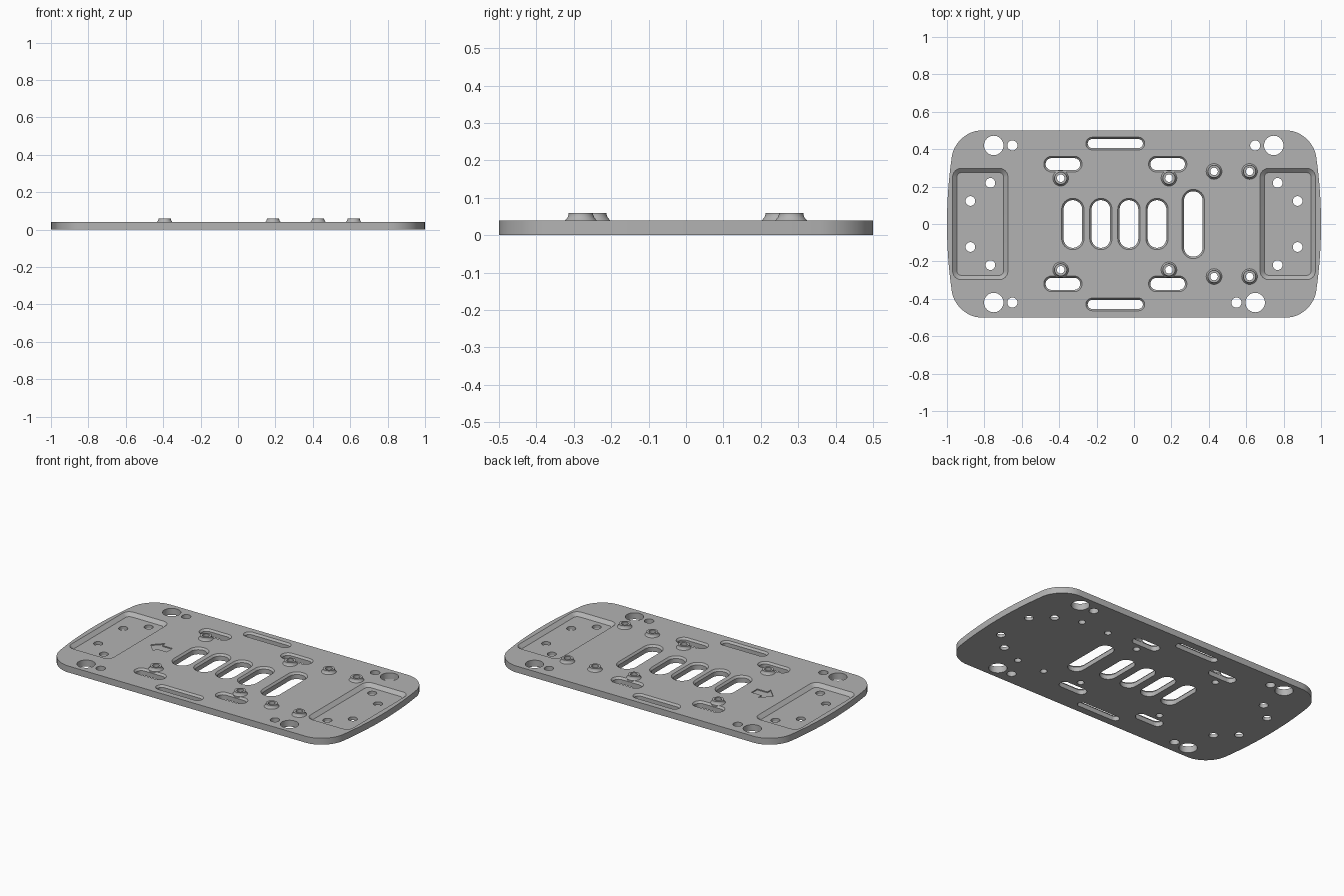
import bpy
import bmesh
import math

if "Cube" in bpy.data.objects:
    bpy.data.objects.remove(bpy.data.objects["Cube"])

THICK = 0.04

grey = bpy.data.materials.new("plate grey")
grey.use_nodes = True
grey.diffuse_color = (0.45, 0.45, 0.45, 1)
grey.node_tree.nodes["Principled BSDF"].inputs["Base Color"].default_value = (0.45, 0.45, 0.45, 1)


def rounded(w, h, r, steps=10):
    """Counter-clockwise rounded rectangle outline around the origin."""
    pts = []
    for k, (sx, sy) in enumerate([(1, 1), (-1, 1), (-1, -1), (1, -1)]):
        for i in range(steps + 1):
            a = math.pi / 2 * (k + i / steps)
            p = (sx * (w / 2 - r) + r * math.cos(a), sy * (h / 2 - r) + r * math.sin(a))
            if not pts or math.dist(p, pts[-1]) > 1e-5:
                pts.append(p)
    if math.dist(pts[0], pts[-1]) < 1e-5:
        pts.pop()
    return pts


def loft(bm, rings):
    """Closed solid through (outline, z) rings, bottom to top."""
    loops = [[bm.verts.new((x, y, z)) for x, y in pts] for pts, z in rings]
    n = len(loops[0])
    bm.faces.new(loops[0][::-1])
    bm.faces.new(loops[-1])
    for a, b in zip(loops, loops[1:]):
        for i in range(n):
            j = (i + 1) % n
            bm.faces.new((a[i], a[j], b[j], b[i]))


def shape(x, y, w, h, r):
    return [(x + px, y + py) for px, py in rounded(w, h, r)]


def make(name, bm):
    mesh = bpy.data.meshes.new(name)
    bm.to_mesh(mesh)
    bm.free()
    mesh.materials.append(grey)
    ob = bpy.data.objects.new(name, mesh)
    bpy.context.collection.objects.link(ob)
    return ob


def combine(target, tool, operation):
    """Boolean the tool into the target, then drop the tool."""
    tool.hide_render = True
    mod = target.modifiers.new(tool.name, 'BOOLEAN')
    mod.object = tool
    mod.operation = operation
    mod.solver = 'EXACT'
    bpy.context.view_layer.objects.active = target
    bpy.ops.object.modifier_apply(modifier=mod.name)
    bpy.data.objects.remove(tool)


# Base plate: rounded corners, gently bowed short ends
bm = bmesh.new()
outline = []
corners = rounded(2, 1, 0.14, 14)
for (x0, y0), (x1, y1) in zip(corners, corners[1:] + corners[:1]):
    parts = 16 if abs(y1 - y0) > 0.5 else 1
    for i in range(parts):
        x, y = x0 + (x1 - x0) * i / parts, y0 + (y1 - y0) * i / parts
        outline.append((x * (1 - 0.2 * y * y), y))
loft(bm, [(outline, 0), (outline, THICK)])
plate = make("base_plate", bm)

# Standoff bosses with flared feet
boss_spots = [(x, s * y) for x, y in [(-0.392, 0.245), (0.187, 0.245), (0.428, 0.281), (0.618, 0.281)]
              for s in (1, -1)]

# Slots: (x, y, width, height) at the top rim
slots = [(x, 0, 0.12, 0.275) for x in (-0.327, -0.177, -0.027, 0.123)]
slots.append((0.317, 0, 0.12, 0.37))
for s in (1, -1):
    slots += [(-0.1, s * 0.43, 0.315, 0.068),
              (-0.38, s * 0.32, 0.205, 0.084),
              (0.18, s * 0.32, 0.205, 0.084)]
bm = bmesh.new()
for x, y, w, h in slots:
    d = 0.01
    r = min(w, h) / 2
    inner = shape(x, y, w - 2 * d, h - 2 * d, r - d)
    rim = shape(x, y, w, h, r)
    loft(bm, [(inner, -0.02), (inner, THICK - 0.012), (rim, THICK), (rim, THICK + 0.02)])

# End pockets with sloped walls
for s in (1, -1):
    floor = shape(s * 0.822, 0, 0.25, 0.55, 0.025)
    rim = shape(s * 0.822, 0, 0.295, 0.595, 0.045)
    loft(bm, [(floor, 0.02), (rim, THICK), (rim, THICK + 0.02)])

# Shallow direction arrow pointing to -x
arrow = [(-0.6, 0), (-0.54, -0.06), (-0.54, -0.028), (-0.47, -0.028),
         (-0.47, 0.028), (-0.54, 0.028), (-0.54, 0.06)]
loft(bm, [(arrow, THICK - 0.006), (arrow, THICK + 0.02)])
combine(plate, make("recess_cutter", bm), 'DIFFERENCE')

bm = bmesh.new()
for x, y in boss_spots:
    foot, neck, top = [shape(x, y, 2 * r, 2 * r, r) for r in (0.042, 0.036, 0.033)]
    loft(bm, [(foot, THICK - 0.012), (foot, THICK), (neck, 0.047), (top, 0.054), (top, 0.06)])
combine(plate, make("standoff_bosses", bm), 'UNION')

# Drilled holes: (x, y, radius)
holes = [(x, y, 0.02) for x, y in boss_spots]
for s in (1, -1):
    for t in (1, -1):
        holes += [(s * 0.875, t * 0.123, 0.026), (s * 0.768, t * 0.22, 0.026)]
    holes += [(-0.75, s * 0.42, 0.052), (-0.65, s * 0.42, 0.027)]
holes += [(0.747, 0.42, 0.052), (0.648, 0.42, 0.027), (0.648, -0.42, 0.052), (0.548, -0.42, 0.027)]
bm = bmesh.new()
for x, y, r in holes:
    ring = shape(x, y, 2 * r, 2 * r, r)
    loft(bm, [(ring, -0.02), (ring, 0.1)])
combine(plate, make("hole_cutter", bm), 'DIFFERENCE')

# Smooth the curved walls, keep the rims crisp
bpy.ops.object.select_all(action='DESELECT')
plate.select_set(True)
bpy.context.view_layer.objects.active = plate
bpy.ops.object.shade_smooth_by_angle(angle=math.radians(25))
